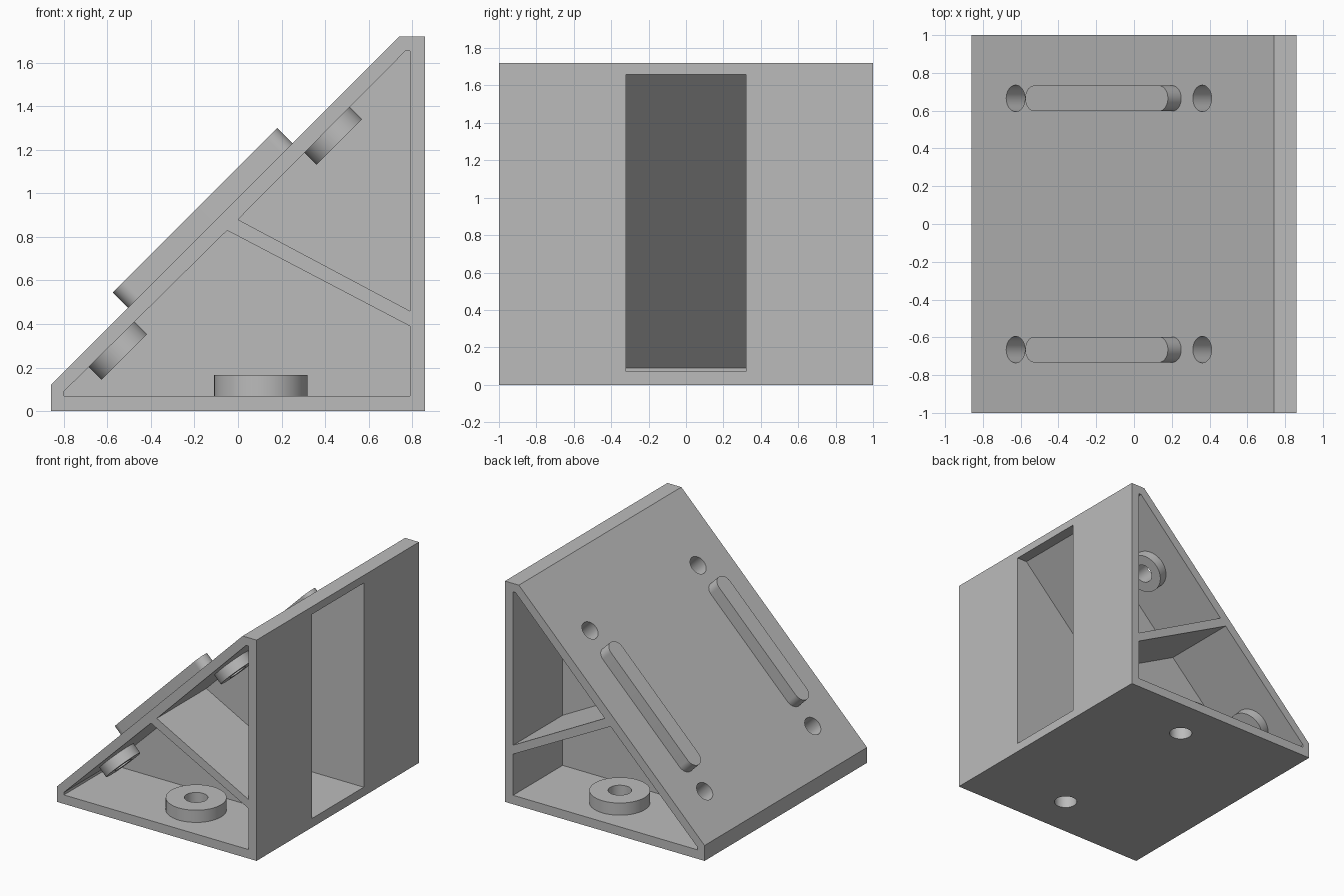
import bpy, bmesh
from math import cos, sin, pi, radians
from mathutils import Matrix, Vector

cube = bpy.data.objects.get("Cube")
if cube:
    bpy.data.objects.remove(cube, do_unlink=True)

grey = bpy.data.materials.new("plain grey")
grey.use_nodes = True
grey.diffuse_color = (0.5, 0.5, 0.5, 1)
grey.node_tree.nodes["Principled BSDF"].inputs["Base Color"].default_value = (0.5, 0.5, 0.5, 1)


def solid(name, outline, low, high, matrix):
    """Extrude a flat outline from low to high along the matrix's z axis."""
    bm = bmesh.new()
    face = bm.faces.new([bm.verts.new((x, y, low)) for x, y in outline])
    grown = bmesh.ops.extrude_face_region(bm, geom=[face])["geom"]
    top = [v for v in grown if isinstance(v, bmesh.types.BMVert)]
    bmesh.ops.translate(bm, verts=top, vec=(0, 0, high - low))
    bmesh.ops.transform(bm, matrix=matrix, verts=bm.verts)
    bmesh.ops.recalc_face_normals(bm, faces=bm.faces)
    mesh = bpy.data.meshes.new(name)
    bm.to_mesh(mesh)
    bm.free()
    mesh.materials.append(grey)
    obj = bpy.data.objects.new(name, mesh)
    bpy.context.collection.objects.link(obj)
    return obj


def stadium(radius, half=0.0, steps=24):
    """Round-ended outline; a plain circle when half is zero."""
    points = []
    for side in (1, -1):
        for i in range(steps + (1 if half else 0)):
            a = -pi / 2 + pi * i / steps
            points.append((side * (half + radius * cos(a)), side * radius * sin(a)))
    return points


def combine(target, tool, operation):
    """Apply a boolean and discard the tool."""
    tool.hide_render = True
    bpy.context.view_layer.objects.active = target
    mod = target.modifiers.new("boolean", 'BOOLEAN')
    mod.operation = operation
    mod.solver = 'EXACT'
    mod.object = tool
    bpy.ops.object.modifier_apply(modifier=mod.name)
    bpy.data.objects.remove(tool, do_unlink=True)


side_on = Matrix.Rotation(radians(90), 4, 'X')
TOP_LINE = 0.98    # height of the sloped plate above x = 0


def on_slope(x, y):
    """Frame on the sloped plate, z pointing outwards."""
    return Matrix.Translation(Vector((x, y, TOP_LINE + x))) @ Matrix.Rotation(radians(-45), 4, 'Y')


# Wedge-shaped body
body = solid("bracket_body", [(-0.86, 0), (0.86, 0), (0.86, 1.72), (0.74, 1.72), (-0.86, 0.12)],
             -1, 1, side_on)

# Side pockets, leaving a slanted brace between them
lower = [(-0.8, 0.07), (0.79, 0.07), (0.79, 0.39), (-0.05, 0.83), (-0.8, 0.09)]
upper = [(0, 0.88), (0.79, 0.46), (0.79, 1.655), (0.77, 1.655)]
for outline in (lower, upper):
    for low, high in ((0.39, 1.1), (-1.1, -0.39)):
        combine(body, solid("pocket_cutter", outline, low, high, side_on), 'DIFFERENCE')

# Central channel open at the upright plate
channel = [(-0.8, 0.07), (1, 0.07), (1, 1.66), (0.775, 1.66), (-0.8, 0.09)]
combine(body, solid("channel_cutter", channel, -0.32, 0.32, side_on), 'DIFFERENCE')

# Bosses, locating ribs and bolt holes on both sides
for y in (-0.665, 0.665):
    floor = Matrix.Translation((0.105, y, 0))
    combine(body, solid("floor_boss", stadium(0.215), 0.03, 0.165, floor), 'UNION')
    combine(body, solid("floor_hole", stadium(0.083), -0.1, 0.3, floor), 'DIFFERENCE')
    for x in (-0.627, 0.361):
        frame = on_slope(x, y)
        combine(body, solid("slope_boss", stadium(0.148), -0.147, -0.03, frame), 'UNION')
        combine(body, solid("slope_hole", stadium(0.07), -0.25, 0.05, frame), 'DIFFERENCE')
    combine(body, solid("locating_rib", stadium(0.068, 0.466), -0.03, 0.1,
                        on_slope(-0.1275, y)), 'UNION')

# One colour, rounded parts smooth and edges sharp
body.data.materials.clear()
body.data.materials.append(grey)
for poly in body.data.polygons:
    poly.material_index = 0
bpy.ops.object.select_all(action='DESELECT')
body.select_set(True)
bpy.context.view_layer.objects.active = body
bpy.ops.object.shade_smooth_by_angle(angle=radians(30))
